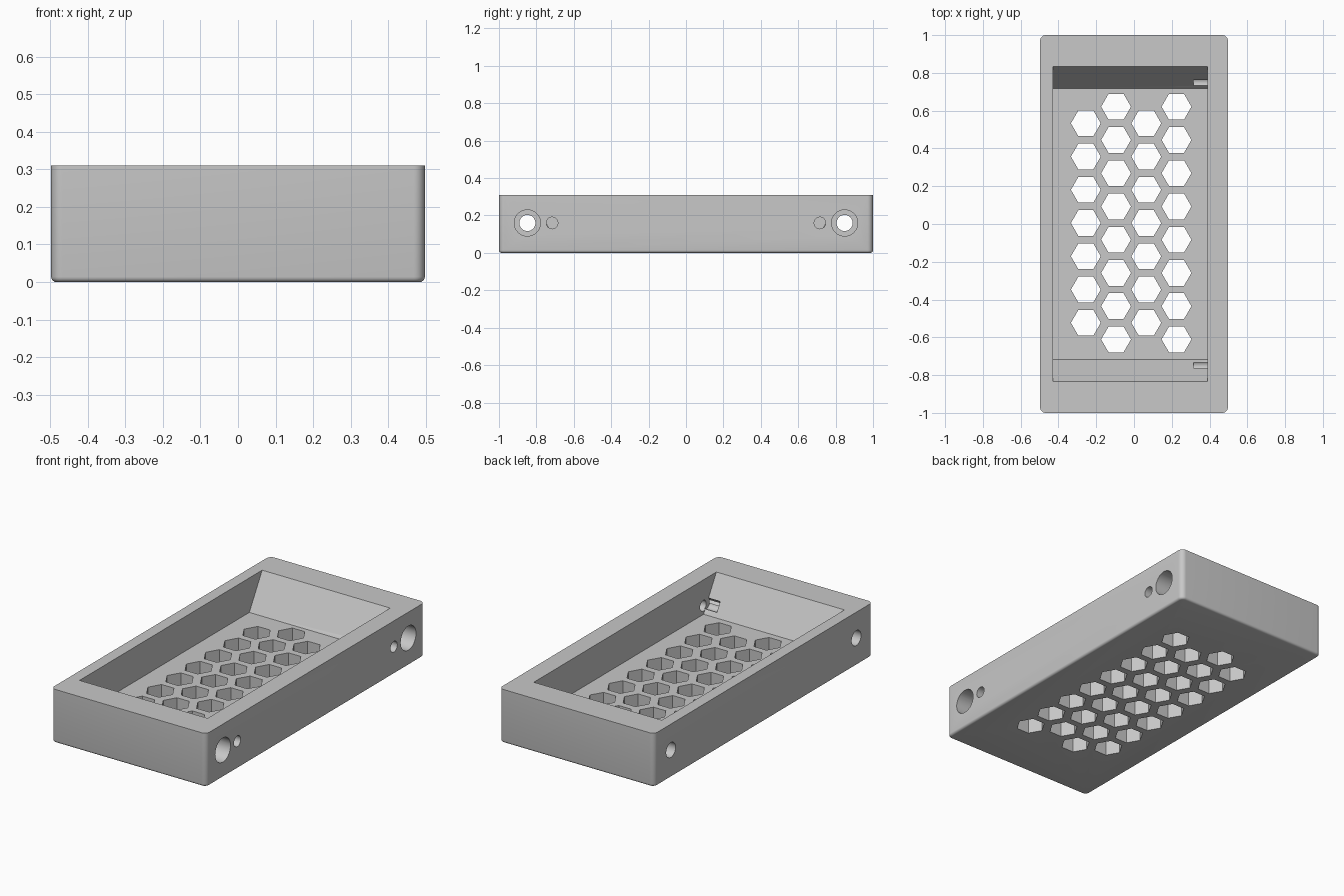
import bpy, bmesh, math
from mathutils import Matrix, Vector

old = bpy.data.objects.get("Cube")
if old:
    bpy.data.objects.remove(old, do_unlink=True)

HX, HY, H = 0.497, 1.0, 0.31
FLOOR = 0.11
HOLE_Z = 0.16

grey = bpy.data.materials.new("plain grey")
grey.use_nodes = True
grey.diffuse_color = (0.58, 0.58, 0.58, 1)
grey.node_tree.nodes["Principled BSDF"].inputs["Base Color"].default_value = (0.58, 0.58, 0.58, 1)


def to_object(bm, name):
    bmesh.ops.recalc_face_normals(bm, faces=bm.faces)
    mesh = bpy.data.meshes.new(name)
    bm.to_mesh(mesh)
    bm.free()
    obj = bpy.data.objects.new(name, mesh)
    bpy.context.collection.objects.link(obj)
    mesh.materials.append(grey)
    return obj


def prism(bm, points, offset):
    """Extrude a closed outline along an offset."""
    face = bm.faces.new([bm.verts.new(p) for p in points])
    top = bmesh.ops.extrude_face_region(bm, geom=[face])["geom"]
    verts = [g for g in top if isinstance(g, bmesh.types.BMVert)]
    bmesh.ops.translate(bm, verts=verts, vec=Vector(offset))


def side_holes(name, y, radius, x0, x1):
    """A mirrored pair of cylinders running along x."""
    bm = bmesh.new()
    for side in (-1, 1):
        place = Matrix.Translation(((x0 + x1) / 2, side * y, HOLE_Z)) @ Matrix.Rotation(math.pi / 2, 4, 'Y')
        bmesh.ops.create_cone(bm, cap_ends=True, segments=40, radius1=radius,
                              radius2=radius, depth=x1 - x0, matrix=place)
    return to_object(bm, name)


# Tray body with rounded upright corners and a softened bottom edge
bm = bmesh.new()
bmesh.ops.create_cube(bm, size=1, matrix=Matrix.Translation((0, 0, H / 2))
                      @ Matrix.Diagonal((2 * HX, 2 * HY, H, 1)))
upright = [e for e in bm.edges if abs(e.verts[0].co.z - e.verts[1].co.z) > 0.1]
bmesh.ops.bevel(bm, geom=upright, offset=0.03, segments=8, profile=0.5, affect='EDGES')
bottom = [e for e in bm.edges if all(v.co.z < 0.001 for v in e.verts)]
bmesh.ops.bevel(bm, geom=bottom, offset=0.014, segments=4, profile=0.5, affect='EDGES')
tray = to_object(bm, "tray")

# Cavity with sloping ends, running past the rim
bm = bmesh.new()
slope = (0.835 - 0.718) / (H - FLOOR)
top_z = H + 0.1
top_y = 0.835 + slope * 0.1
prism(bm, [(-0.43, -0.718, FLOOR), (-0.43, 0.718, FLOOR),
           (-0.43, top_y, top_z), (-0.43, -top_y, top_z)], (0.82, 0, 0))
cutters = [to_object(bm, "cavity_cutter")]

# Staggered hexagonal vents through the floor
bm = bmesh.new()
for col in range(4):
    count = 7 + col % 2
    for row in range(count):
        cx = -0.255 + 0.16 * col
        cy = 0.005 + 0.176 * (row - (count - 1) / 2)
        ring = [(cx + 0.079 * math.cos(k * math.pi / 3),
                 cy + 0.079 * math.sin(k * math.pi / 3), -0.1) for k in range(6)]
        prism(bm, ring, (0, 0, 0.3))
cutters.append(to_object(bm, "vent_cutter"))

# Mounting bores, head recesses, small wire holes and their grooves in the slopes
cutters += [
    side_holes("bore_cutter", 0.848, 0.043, -0.7, 0.7),
    side_holes("recess_cutter", 0.848, 0.07, 0.2, 0.7),
    side_holes("wire_hole_cutter", 0.716, 0.031, 0.38, 0.7),
    side_holes("groove_cutter", 0.75, 0.03, 0.315, 0.394),
]

bpy.ops.object.select_all(action='DESELECT')
bpy.context.view_layer.objects.active = tray
tray.select_set(True)
for cutter in cutters:
    cutter.hide_render = True
    mod = tray.modifiers.new(cutter.name, 'BOOLEAN')
    mod.operation = 'DIFFERENCE'
    mod.solver = 'EXACT'
    mod.object = cutter
    bpy.ops.object.modifier_apply(modifier=mod.name)
    bpy.data.objects.remove(cutter, do_unlink=True)

bpy.ops.object.shade_smooth_by_angle(angle=math.radians(30))
